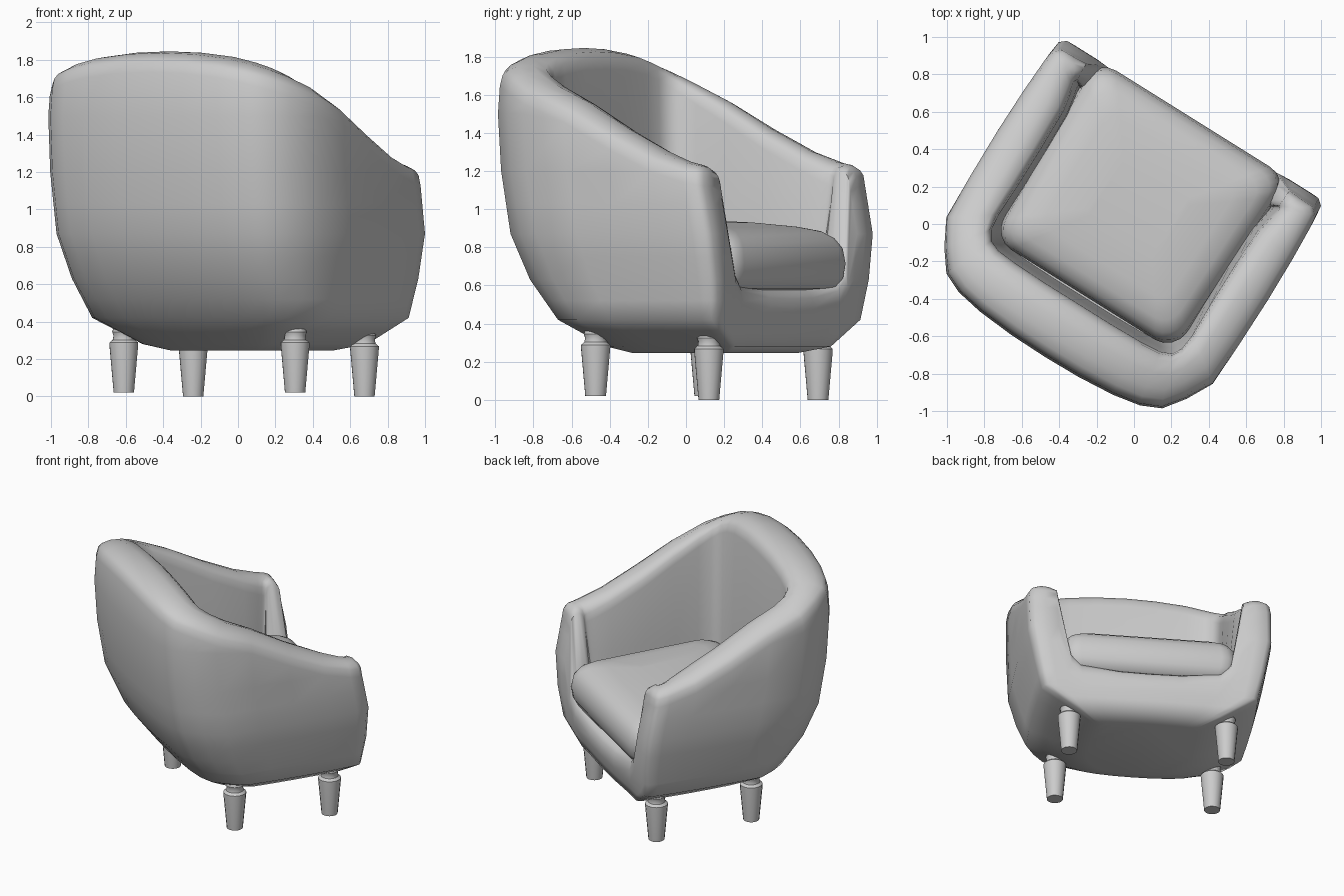
import bpy, bmesh, math
from mathutils import Matrix

if "Cube" in bpy.data.objects:
    bpy.data.objects.remove(bpy.data.objects["Cube"])

# The chair is modelled facing local +y, then turned to its final pose
POSE = Matrix.Rotation(math.radians(-32), 4, 'Z') @ Matrix.Translation((-0.03, 0, 0))


def loft(name, rings, angle=40):
    """Skin a stack of equal-length closed rings and cap both ends."""
    bm = bmesh.new()
    vr = [[bm.verts.new(p) for p in r] for r in rings]
    n = len(vr[0])
    for a, b in zip(vr, vr[1:]):
        for i in range(n):
            j = (i + 1) % n
            bm.faces.new((a[i], a[j], b[j], b[i]))
    bm.faces.new(vr[0][::-1])
    bm.faces.new(vr[-1])
    bmesh.ops.remove_doubles(bm, verts=bm.verts, dist=0.0005)
    bmesh.ops.triangulate(bm, faces=[f for f in bm.faces if len(f.verts) > 4])
    bmesh.ops.recalc_face_normals(bm, faces=bm.faces)
    bm.transform(POSE)
    me = bpy.data.meshes.new(name)
    bm.to_mesh(me)
    bm.free()
    ob = bpy.data.objects.new(name, me)
    bpy.context.collection.objects.link(ob)
    bpy.ops.object.select_all(action='DESELECT')
    ob.select_set(True)
    bpy.context.view_layer.objects.active = ob
    bpy.ops.object.shade_smooth_by_angle(angle=math.radians(angle))
    return ob


# Tub shell: body envelope by height (z, half width, back y, front y)
ENV = [(.28, .50, -.32, .58), (.42, .74, -.515, .62), (.63, .79, -.675, .642),
       (.87, .835, -.78, .640), (1.2, .84, -.835, .575), (1.5, .84, -.855, .56),
       (1.8, .82, -.84, .56)]


def envelope(z):
    for a, b in zip(ENV, ENV[1:]):
        if z <= b[0]:
            t = max(0, (z - a[0]) / (b[0] - a[0]))
            return [p + (q - p) * t for p, q in zip(a, b)][1:]
    return ENV[-1][1:]


# Stations from back centre round to front centre:
# outer (fraction of width, fraction of depth), inner (x, y), rim height
HALF = [(0, 0, 0, -.52, 1.845), (.25, .003, .20, -.52, 1.838), (.5, .015, .40, -.515, 1.815),
        (.68, .035, .51, -.505, 1.785), (.81, .07, .57, -.48, 1.755), (.91, .15, .60, -.43, 1.715),
        (1, .25, .61, -.34, 1.66), (1.01, .43, .605, -.16, 1.565), (1.015, .62, .605, .08, 1.425),
        (1.01, .80, .61, .32, 1.305), (1.0, .93, .63, .43, 1.25), (.99, .98, .638, .46, 1.238),
        (.95, 1.0, .64, .475, 1.232), (.86, 1.0, .64, .485, 1.225), (.765, 1.0, .635, .49, 1.20),
        (.70, 1.0, .575, .46, .70), (.62, 1.002, .53, .45, .625),
        (.28, 1.01, .22, .45, .59), (0, 1.013, 0, .45, .585)]


def section(a, b, ix, iy, h):
    def outer(z):
        w, bk, fr = envelope(z)
        return a * w, bk + b * (fr - bk)
    pts = []
    ox, oy = outer(.28)
    pts.append((ox * .7, .1 + (oy - .1) * .75, .245))
    for z in (.28, .35, .42, .52, .63, .75, .87, 1.03, 1.2, 1.5, 9):
        z = min(z, h - .11)
        pts.append((*outer(z), z))
    ox, oy = outer(h - .11)
    for t, d in ((.05, .055), (.14, .03), (.32, .008), (.6, 0), (.85, .02), (.96, .055), (1, .11)):
        pts.append((ox + (ix - ox) * t, oy + (iy - oy) * t, h - d))
    for z, s in ((.9, .96), (.45, .92)):
        pts.append((ix * s, .05 + (iy - .05) * s, min(z, h - .12)))
    return pts


right = [section(*s) for s in HALF]
left = [[(-x, y, z) for x, y, z in s] for s in right[-2:0:-1]]
loft("tub_shell", list(zip(*(right + left))), 60)


# Seat cushion: stacked rounded rectangles, tilted slightly back
def rounded(hx, hy, r, cy, z, n=5):
    out = []
    for k, (sx, sy) in enumerate(((1, 1), (-1, 1), (-1, -1), (1, -1))):
        for i in range(n):
            t = math.pi / 2 * (k + i / (n - 1))
            x = sx * (hx - r) + r * math.cos(t)
            y = sy * (hy - r) + r * math.sin(t) + cy
            x *= 1 - .06 * max(0, -y) / .45
            out.append((x, y, z - (.04 * y if z > .7 else 0)))
    return out


CUSHION = [(.56, .10), (.585, .04), (.64, .01), (.74, 0), (.82, .012),
           (.87, .045), (.905, .10), (.925, .20), (.94, .38)]
loft("seat_cushion", [rounded(.605 - d, .555 - d, .12 - d * .25, .09, z) for z, d in CUSHION], 60)

# Four turned legs
LEG = [(0, .055), (.255, .078), (.268, .078), (.283, .06), (.305, .056),
       (.325, .063), (.35, .055), (.39, .045)]
for side, sx in (("left", -1), ("right", 1)):
    for end, y, lift in (("front", .46, 0), ("back", -.24, .02)):
        loft(f"{end}_{side}_leg",
             [[(sx * .54 + r * math.cos(k * math.pi / 8), y + r * math.sin(k * math.pi / 8), z + lift)
               for k in range(16)] for z, r in LEG], 35)
